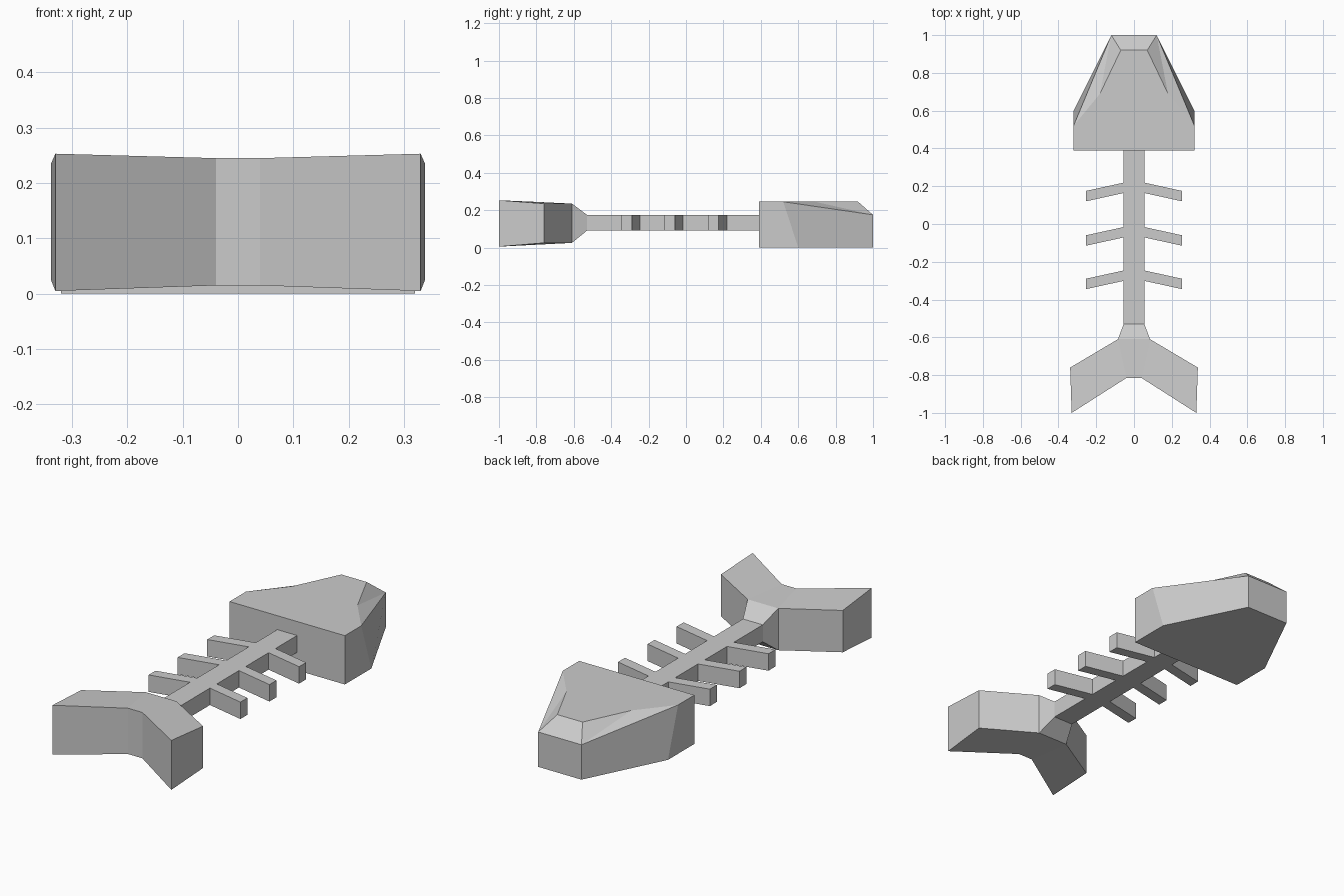
import bpy
import bmesh

cube = bpy.data.objects.get("Cube")
if cube:
    bpy.data.objects.remove(cube, do_unlink=True)

bone = bpy.data.materials.new("bone grey")
bone.use_nodes = True
GREY = (0.6, 0.6, 0.6, 1)
bone.diffuse_color = GREY
bone.node_tree.nodes["Principled BSDF"].inputs["Base Color"].default_value = GREY


def half_mesh(name, points, faces):
    """Build the +x half from points and faces, then mirror it across x = 0."""
    bm = bmesh.new()
    verts = [bm.verts.new(p) for p in points]
    for f in faces:
        bm.faces.new([verts[i] for i in f])
    geom = bm.verts[:] + bm.edges[:] + bm.faces[:]
    bmesh.ops.mirror(bm, geom=geom, merge_dist=0.0005, axis='X')
    bmesh.ops.recalc_face_normals(bm, faces=bm.faces[:])
    mesh = bpy.data.meshes.new(name)
    bm.to_mesh(mesh)
    bm.free()
    mesh.materials.append(bone)
    obj = bpy.data.objects.new(name, mesh)
    bpy.context.collection.objects.link(obj)
    return obj


def slab(name, outline, caps, walls):
    """Solid from (x, y, low, high) points: caps on both levels, walls between."""
    n = len(outline)
    points = [(x, y, lo) for x, y, lo, hi in outline]
    points += [(x, y, hi) for x, y, lo, hi in outline]
    faces = [c for c in caps] + [[i + n for i in c] for c in caps]
    faces += [[a, b, b + n, a + n] for a, b in walls]
    return half_mesh(name, points, faces)


LOW, HIGH = 0.09, 0.175    # bone thickness
TOP = 0.245                # head height

# Head: wide block with chamfered cheeks and a sloping nose
head_points = [
    (0, 0.39, 0), (0.32, 0.39, 0), (0.32, 0.60, 0), (0.12, 1, 0), (0, 1, 0),
    (0, 0.39, TOP), (0.32, 0.39, TOP), (0.32, 0.52, TOP), (0.18, 0.69, TOP),
    (0.07, 0.92, TOP), (0, 0.92, TOP), (0.12, 1, HIGH), (0, 1, HIGH)]
half_mesh("head", head_points, [
    [0, 1, 2, 3, 4],             # underside
    [5, 6, 7, 8, 9, 10],         # top
    [0, 1, 6, 5],                # rear wall
    [1, 2, 7, 6], [2, 3, 11, 7],  # cheeks
    [7, 11, 8], [8, 11, 9],      # upper chamfer
    [9, 11, 12, 10],             # nose slope
    [3, 4, 12, 11]])             # nose front

# Spine
slab("spine",
     [(x, y, LOW, HIGH) for x, y in
      [(0, -0.53), (0.055, -0.53), (0.055, 0.39), (0, 0.39)]],
     [[0, 1, 2, 3]], [(0, 1), (1, 2), (2, 3)])

# Ribs: swept back pairs
for number, y in enumerate((0.22, -0.015, -0.245), 1):
    slab(f"rib_pair_{number}",
         [(x, y + dy, LOW, HIGH) for x, dy in
          [(0.05, 0), (0.255, -0.045), (0.255, -0.1), (0.05, -0.055)]],
         [[0, 1, 2, 3]], [(0, 1), (1, 2), (2, 3), (3, 0)])

# Tail: flared root and two swept lobes
slab("tail",
     [(0, -0.53, LOW, HIGH), (0.055, -0.53, LOW, HIGH),
      (0.085, -0.61, 0.025, 0.235), (0.338, -0.76, 0.025, 0.235),
      (0.33, -1, 0.005, 0.253), (0.04, -0.815, 0.015, TOP),
      (0, -0.815, 0.015, TOP), (0, -0.61, 0.025, 0.235)],
     [[0, 1, 2, 7], [7, 2, 5, 6], [2, 3, 4, 5]],
     [(i, i + 1) for i in range(6)])
